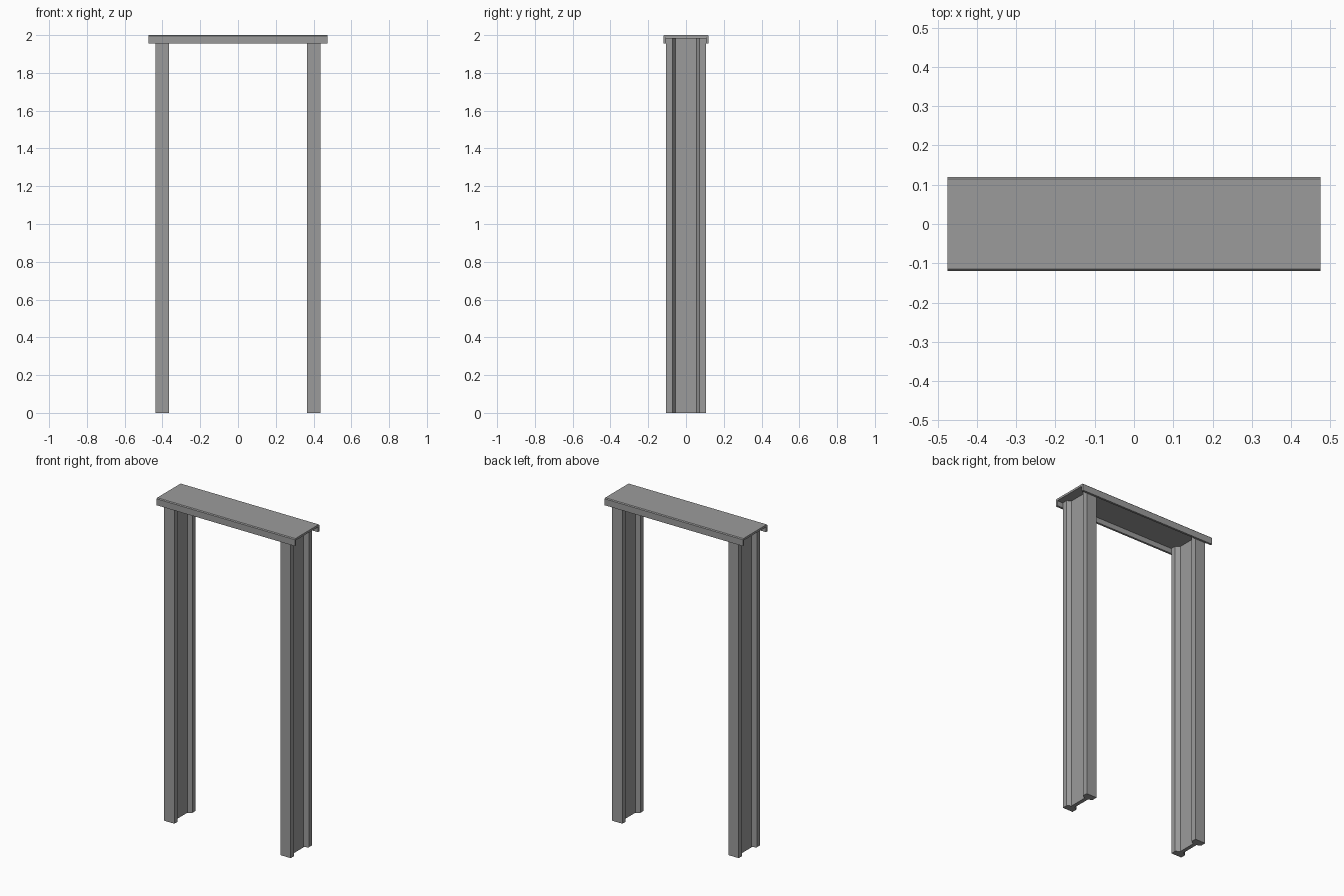
import bpy
import bmesh
from mathutils import Vector

cube = bpy.data.objects.get("Cube")
if cube:
    bpy.data.objects.remove(cube, do_unlink=True)

# Single steel colour
steel = bpy.data.materials.new("steel_grey")
steel.use_nodes = True
colour = (0.33, 0.33, 0.33, 1)
steel.diffuse_color = colour
steel.node_tree.nodes["Principled BSDF"].inputs["Base Color"].default_value = colour


def extrude_profile(name, points, direction):
    """Sweep a closed 3D outline along a straight direction."""
    bm = bmesh.new()
    face = bm.faces.new([bm.verts.new(p) for p in points])
    swept = bmesh.ops.extrude_face_region(bm, geom=[face], use_keep_orig=True)
    moved = [g for g in swept["geom"] if isinstance(g, bmesh.types.BMVert)]
    bmesh.ops.translate(bm, verts=moved, vec=Vector(direction))
    bmesh.ops.recalc_face_normals(bm, faces=bm.faces)
    mesh = bpy.data.meshes.new(name)
    bm.to_mesh(mesh)
    bm.free()
    mesh.materials.append(steel)
    obj = bpy.data.objects.new(name, mesh)
    bpy.context.collection.objects.link(obj)
    return obj


# Tapered I-beam posts: one quarter of the outline, mirrored round
half_width, half_depth = 0.036, 0.105
quarter = [(half_width, half_depth), (half_width, 0.072), (0.012, 0.056)]
right_half = quarter + [(x, -y) for x, y in reversed(quarter)]
outline = right_half + [(-x, y) for x, y in reversed(right_half)]
for side, name in ((1, "left_post"), (-1, "right_post")):
    ring = [(x + side * 0.4, y, 0) for x, y in outline]
    extrude_profile(name, ring, (0, 0, 1.986))

# Channel lintel, open downwards, with softened outer corners
half_len, depth, wall, soft = 0.475, 0.12, 0.013, 0.005
front = [(-depth + wall, 2 - wall), (-depth + wall, 1.955), (-depth, 1.955),
         (-depth, 2 - soft), (-depth + soft, 2)]
channel = front + [(-y, z) for y, z in reversed(front)]
extrude_profile("lintel", [(-half_len, y, z) for y, z in channel], (2 * half_len, 0, 0))
